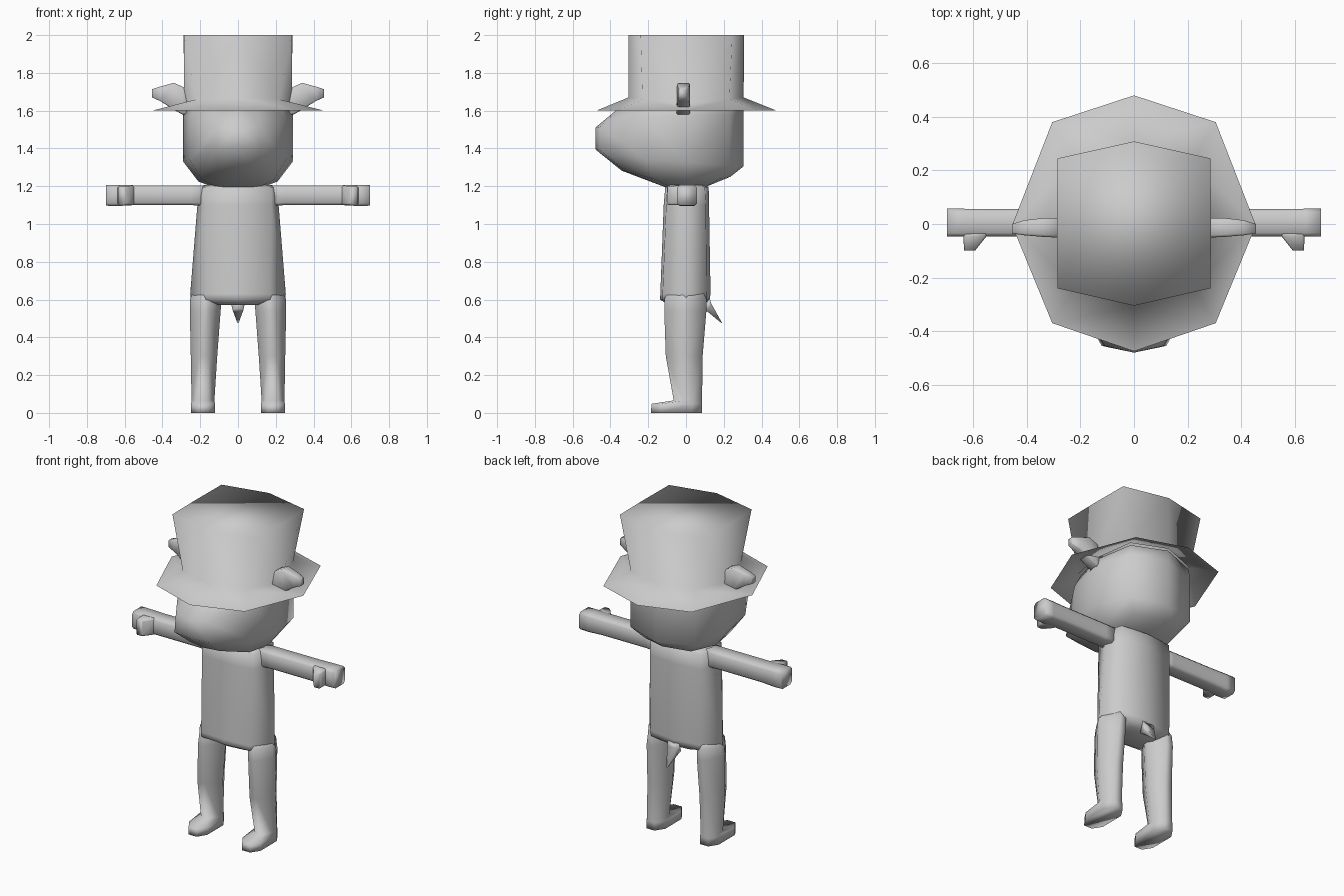
import bpy, bmesh

# One plain grey for the whole figure
grey = bpy.data.materials.new("plain_grey")
grey.diffuse_color = (0.6, 0.6, 0.6, 1)


def loft(name, rings, cap_start=True, cap_end=True, fix=True):
    """Skin a list of equal-length closed rings into a smooth object."""
    bm = bmesh.new()
    loops = [[bm.verts.new(p) for p in ring] for ring in rings]
    n = len(loops[0])
    for a, b in zip(loops, loops[1:]):
        for i in range(n):
            j = (i + 1) % n
            # start corner chosen so quads split the same way on both sides
            second = i >= n / 2
            k = n - 1 - i if second else i
            if (k * 4 < n) != second:
                bm.faces.new((a[j], b[j], b[i], a[i]))
            else:
                bm.faces.new((a[i], a[j], b[j], b[i]))
    if cap_start:
        bm.faces.new(loops[0][::-1])
    if cap_end:
        bm.faces.new(loops[-1])
    if fix:
        bmesh.ops.recalc_face_normals(bm, faces=bm.faces)
    for f in bm.faces:
        f.smooth = True
    mesh = bpy.data.meshes.new(name)
    bm.to_mesh(mesh)
    bm.free()
    mesh.materials.append(grey)
    ob = bpy.data.objects.new(name, mesh)
    bpy.context.collection.objects.link(ob)
    return ob


def sym(half):
    """Complete a ring given from its front centre round +x to its back centre."""
    return half + [(-x, y, z) for x, y, z in half[-2:0:-1]]


def octagon(a0, a1, b0, b1, ca, cb):
    """Chamfered rectangle; ca, cb are the chamfer shares of the two sides."""
    p, q = ca * (a1 - a0), cb * (b1 - b0)
    return [(a0 + p, b0), (a1 - p, b0), (a1, b0 + q), (a1, b1 - q),
            (a1 - p, b1), (a0 + p, b1), (a0, b1 - q), (a0, b0 + q)]


# Hat: wide brim, eight-sided crown that squares off at the flat top
brim_edge = sym([(0, -.475, 1.6), (.305, -.37, 1.6), (.455, -.005, 1.6),
                 (.305, .38, 1.6), (0, .48, 1.6)])
crown_base = sym([(0, -.305, 1.67), (.22, -.23, 1.66), (.285, 0, 1.635),
                  (.22, .23, 1.66), (0, .305, 1.67)])
crown_top = sym([(0, -.305, 2), (.285, -.24, 2), (.288, 0, 2),
                 (.285, .245, 2), (0, .308, 2)])
loft("hat", [brim_edge, crown_base, crown_top], cap_start=False, fix=False)

# Head with a blunt snout
loft("head", [
    sym([(0, -.11, 1.195), (.06, -.11, 1.195), (.11, -.08, 1.195),
         (.13, 0, 1.195), (.1, .1, 1.195), (0, .11, 1.2)]),
    sym([(0, -.34, 1.282), (.1, -.32, 1.28), (.19, -.16, 1.235),
         (.21, 0, 1.225), (.16, .18, 1.24), (0, .235, 1.25)]),
    sym([(0, -.48, 1.395), (.12, -.455, 1.39), (.255, -.22, 1.34),
         (.29, 0, 1.33), (.222, .23, 1.31), (0, .305, 1.305)]),
    sym([(0, -.48, 1.51), (.11, -.455, 1.515), (.255, -.22, 1.56),
         (.29, 0, 1.58), (.222, .23, 1.58), (0, .305, 1.58)]),
    sym([(0, -.3, 1.66), (.1, -.26, 1.66), (.21, -.22, 1.65),
         (.28, 0, 1.63), (.215, .225, 1.65), (0, .3, 1.66)]),
])


# Torso: a shirt with broad front and back panels, tucked in underneath
def torso_ring(z, corner_w, side_w, front, front_corner, back_corner, back):
    return sym([(0, front, z), (corner_w, front_corner, z), (side_w, 0, z),
                (corner_w, back_corner, z), (0, back, z)])


loft("torso", [
    torso_ring(.57, .09, .12, -.09, -.08, .08, .09),
    torso_ring(.60, .165, .25, -.137, -.125, .11, .125),
    torso_ring(.63, .168, .253, -.136, -.124, .11, .13),
    torso_ring(1.1, .175, .215, -.118, -.105, .105, .122),
    torso_ring(1.195, .175, .2, -.11, -.1, .1, .12),
    torso_ring(1.207, .15, .18, -.09, -.08, .08, .1),
])

# Tail: a small spike under the back of the shirt
loft("tail", [
    [(-.04, .125, .61), (.04, .125, .61), (.03, .09, .55), (-.03, .09, .55)],
    [(-.037, .133, .58), (.037, .133, .58), (.025, .115, .535), (-.025, .115, .535)],
    [(-.003, .19, .478), (.003, .19, .478), (.003, .188, .475), (-.003, .188, .475)],
])

for side, s in (("right", 1), ("left", -1)):
    # Ears: flat pointed paddles at the hat sides
    loft(side + "_ear", [
        [(s * x, y, z) for y, z in octagon(y0, y1, z0, z1, .12, .06)]
        for x, y0, y1, z0, z1 in ((.25, -.05, .02, 1.575, 1.70),
                                  (.295, -.05, .022, 1.58, 1.728),
                                  (.34, -.048, .022, 1.605, 1.747),
                                  (.41, -.042, .014, 1.65, 1.728),
                                  (.455, -.035, 0, 1.67, 1.714))])
    # Arms: straight out, squared at the hand
    loft(side + "_arm", [
        [(s * x, y, z) for y, z in octagon(y0, y1, z0, z1, .13, .13)]
        for x, y0, y1, z0, z1 in ((.15, -.05, .055, 1.095, 1.205),
                                  (.25, -.046, .055, 1.1, 1.205),
                                  (.55, -.046, .056, 1.1, 1.205),
                                  (.64, -.047, .057, 1.095, 1.207),
                                  (.698, -.047, .057, 1.097, 1.207))])
    # Thumbs: forward pegs
    loft(side + "_thumb", [
        [(s * x, y, z) for x, z in octagon(x0, x1, z0, z1, .1, .1)]
        for y, x0, x1, z0, z1 in ((-.02, .54, .637, 1.1, 1.203),
                                  (-.048, .552, .637, 1.1, 1.203),
                                  (-.098, .592, .634, 1.102, 1.2))])
    # Legs with feet
    loft(side + "_leg", [
        [(s * x, y, z) for x, y in octagon(x0, x1, y0, y1, ca, cb)]
        for z, x0, x1, y0, y1, ca, cb in (
            (0, .122, .248, -.185, .085, .28, .2),
            (.048, .122, .248, -.183, .085, .28, .2),
            (.066, .125, .246, -.065, .085, .3, .35),
            (.3, .11, .25, -.107, .088, .32, .4),
            (.54, .092, .255, -.115, .108, .36, .43),
            (.605, .085, .253, -.115, .108, .39, .45),
            (.66, .09, .225, -.08, .08, .38, .43))])
